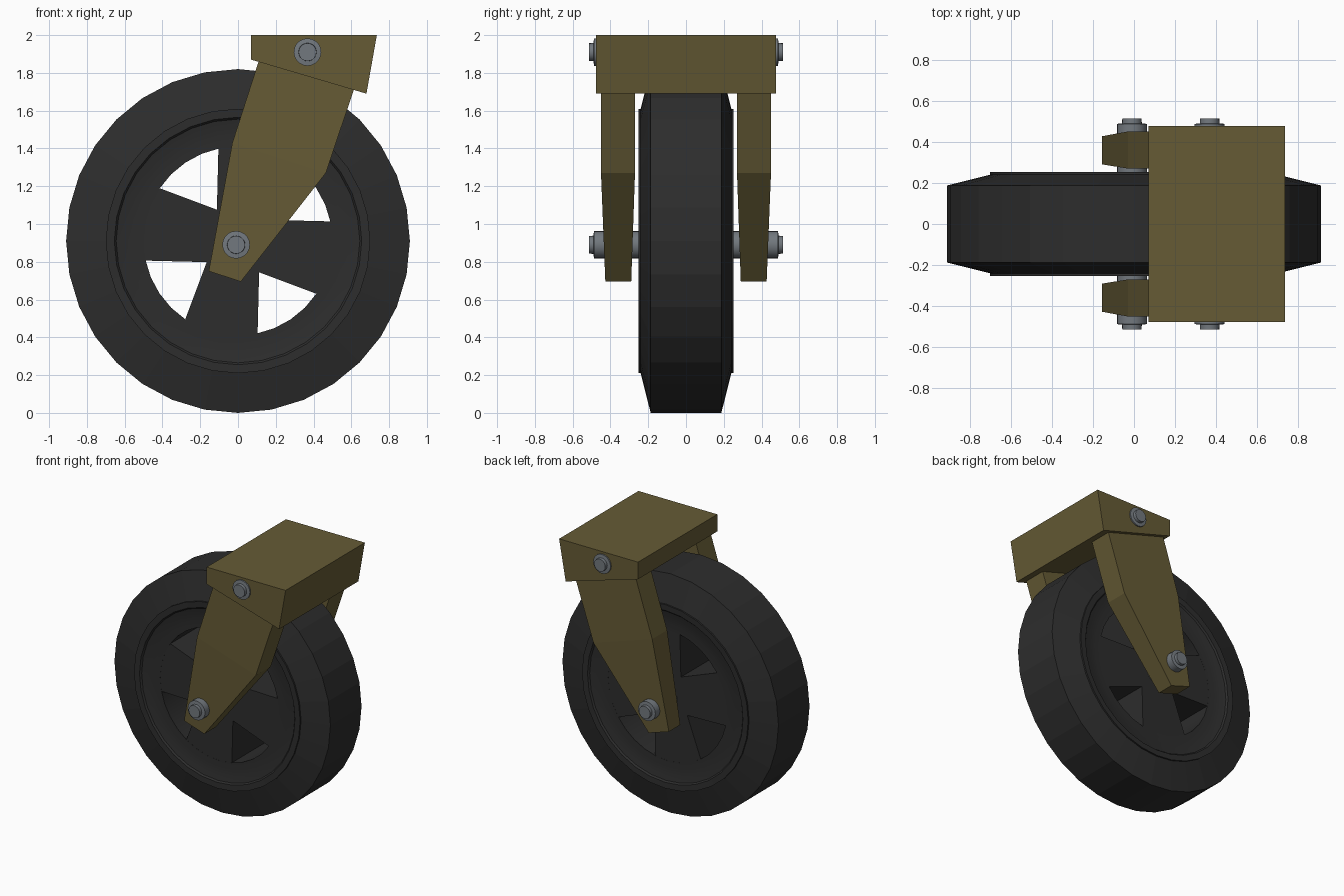
import bpy, bmesh
from math import sin, cos, pi, radians

if "Cube" in bpy.data.objects:
    bpy.data.objects.remove(bpy.data.objects["Cube"])

WHEEL_Z = 0.91


def material(name, rgb):
    m = bpy.data.materials.new(name)
    m.diffuse_color = (*rgb, 1)
    m.use_nodes = True
    m.node_tree.nodes["Principled BSDF"].inputs["Base Color"].default_value = m.diffuse_color
    return m


RUBBER = material("dark_rubber", (0.026, 0.026, 0.026))
OLIVE = material("olive_paint", (0.132, 0.105, 0.036))
STEEL = material("steel", (0.17, 0.19, 0.21))


def finish(name, bm, mat, smooth=None):
    bmesh.ops.recalc_face_normals(bm, faces=bm.faces)
    me = bpy.data.meshes.new(name)
    bm.to_mesh(me)
    bm.free()
    me.materials.append(mat)
    ob = bpy.data.objects.new(name, me)
    bpy.context.collection.objects.link(ob)
    if smooth:
        bpy.ops.object.select_all(action='DESELECT')
        ob.select_set(True)
        bpy.context.view_layer.objects.active = ob
        bpy.ops.object.shade_smooth_by_angle(angle=radians(smooth))
    return ob


def loft(bm, rings, caps=False, close=False):
    """Skin a list of equally long vertex rings."""
    vs = [[bm.verts.new(p) for p in ring] for ring in rings]
    n = len(vs[0])
    pairs = list(zip(vs, vs[1:] + vs[:1])) if close else list(zip(vs, vs[1:]))
    for a, b in pairs:
        for i in range(n):
            j = (i + 1) % n
            bm.faces.new((a[i], a[j], b[j], b[i]))
    if caps:
        bm.faces.new(vs[0])
        bm.faces.new(vs[-1])


def lathe(name, profile, mat, centre, sides, closed, smooth=None):
    """Spin (radius, y) points about an axis parallel to y."""
    cx, cz = centre
    rings = [[(cx + r * sin(2 * pi * i / sides), y, cz + r * cos(2 * pi * i / sides))
              for i in range(sides)] for r, y in profile]
    bm = bmesh.new()
    loft(bm, rings, caps=not closed, close=closed)
    return finish(name, bm, mat, smooth)


def mirrored(half):
    """Extend a half profile (outside to inside, y > 0) to both sides."""
    return half + [(r, -y) for r, y in reversed(half)]


# tyre: flat tread with chamfered sidewalls
lathe("tyre", mirrored([(0.91, 0.187), (0.70, 0.24), (0.68, 0.24)]),
      RUBBER, (0, WHEEL_Z), 32, True)

# rim: raised lip around a shallow dished face
lathe("rim", mirrored([(0.70, 0.252), (0.655, 0.25), (0.645, 0.238), (0.60, 0.228),
                       (0.55, 0.223), (0.50, 0.222)]),
      RUBBER, (0, WHEEL_Z), 32, True, 30)

# four wide spokes as one cross-shaped plate
outline = []
for k in range(4):
    hole = 34 + 90 * k
    outline.append((0.20, hole))
    outline += [(0.51, hole + 22.3 + 45.4 * t / 4) for t in range(5)]
bm = bmesh.new()
loft(bm, [[(r * cos(radians(a)), y, WHEEL_Z + r * sin(radians(a))) for r, a in outline]
          for y in (-0.2215, 0.2215)], caps=True)
finish("wheel_spokes", bm, RUBBER)

# fork crown block
crown = [(0.07, 2.0), (0.735, 2.0), (0.68, 1.69), (0.07, 1.87)]
bm = bmesh.new()
loft(bm, [[(x, y, z) for x, z in crown] for y in (-0.477, 0.477)], caps=True)
finish("fork_crown", bm, OLIVE)

# fork arms: rear point, front point, inner y, outer y at each section
sections = [((0.115, 1.88), (0.62, 1.73), 0.27, 0.45),
            ((-0.03, 1.43), (0.465, 1.27), 0.27, 0.45),
            ((-0.155, 0.75), (0.015, 0.695), 0.29, 0.427)]
for side, label in ((-1, "front"), (1, "back")):
    bm = bmesh.new()
    loft(bm, [[(a[0], side * yi, a[1]), (b[0], side * yi, b[1]),
               (b[0], side * yo, b[1]), (a[0], side * yo, a[1])]
              for a, b, yi, yo in sections], caps=True)
    finish("fork_arm_" + label, bm, OLIVE)

# axle through the wheel and bolt through the crown, with stepped ends
for name, centre in (("wheel_axle", (-0.01, 0.89)), ("crown_bolt", (0.368, 1.91))):
    lathe(name, mirrored([(0.047, 0.513), (0.048, 0.49), (0.073, 0.487)]),
          STEEL, centre, 20, False, 30)
